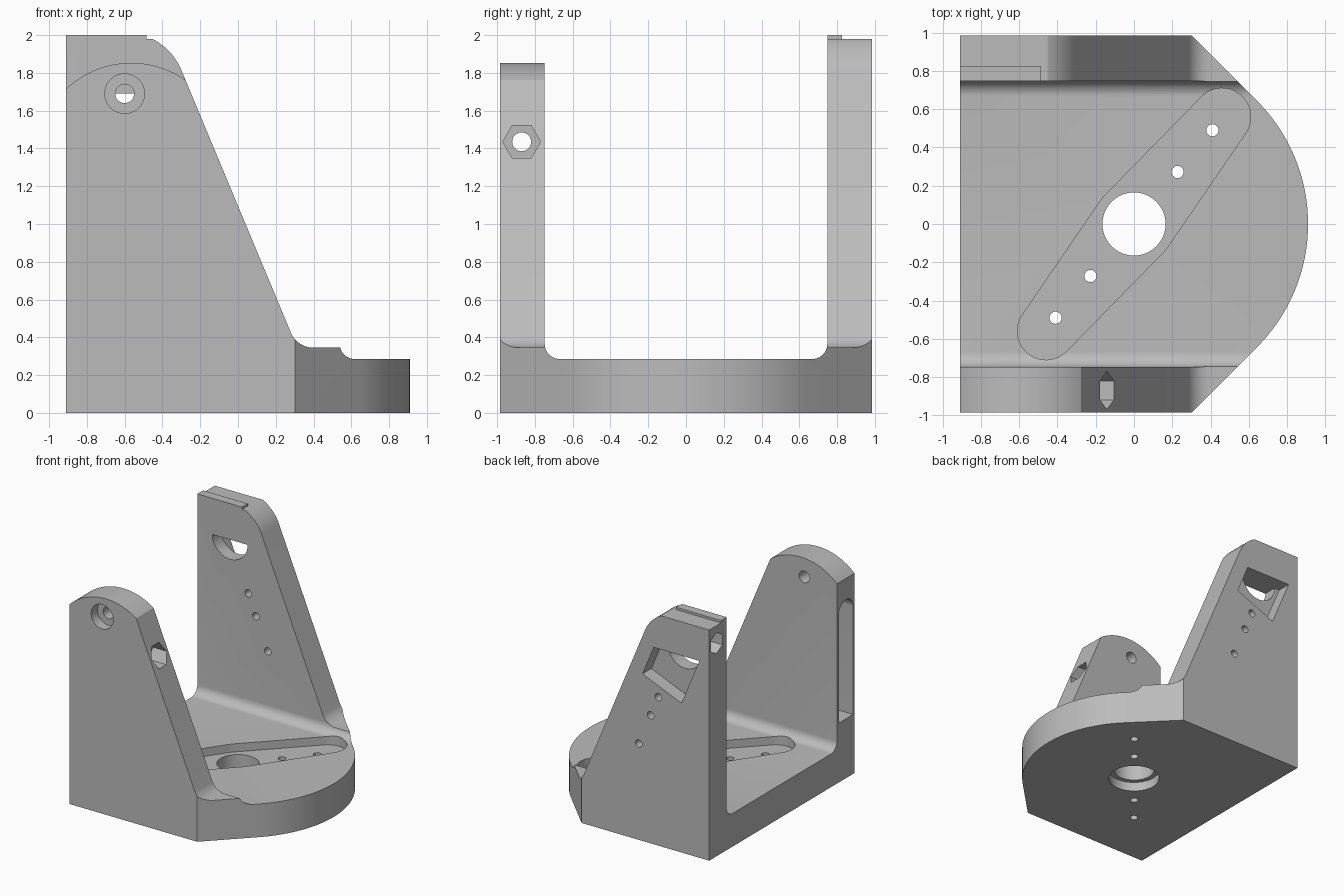
import bpy, bmesh
from math import sin, cos, acos, atan2, radians, degrees, hypot

old = bpy.data.objects.get("Cube")
if old:
    bpy.data.objects.remove(old, do_unlink=True)

grey = bpy.data.materials.new("plain_grey")
grey.use_nodes = True
colour = (0.5, 0.5, 0.5, 1)
grey.diffuse_color = colour
grey.node_tree.nodes["Principled BSDF"].inputs["Base Color"].default_value = colour


def arc(cx, cy, r, start, end, n=24):
    """Points along an arc, angles in degrees."""
    angles = [radians(start + (end - start) * i / n) for i in range(n + 1)]
    return [(cx + r * cos(a), cy + r * sin(a)) for a in angles]


def circle(cx, cy, r, n=40, start=0):
    return arc(cx, cy, r, start, start + 360, n)[:-1]


def prism(name, outline, axis, low, high):
    """Extrude a 2D outline along x, y or z."""
    place = {"x": lambda u, v, w: (w, u, v),
             "y": lambda u, v, w: (u, w, v),
             "z": lambda u, v, w: (u, v, w)}[axis]
    bm = bmesh.new()
    rings = [[bm.verts.new(place(u, v, w)) for u, v in outline] for w in (low, high)]
    for ring in rings:
        bm.faces.new(ring)
    n = len(outline)
    for i in range(n):
        j = (i + 1) % n
        bm.faces.new((rings[0][i], rings[0][j], rings[1][j], rings[1][i]))
    bmesh.ops.recalc_face_normals(bm, faces=bm.faces)
    mesh = bpy.data.meshes.new(name)
    bm.to_mesh(mesh)
    bm.free()
    obj = bpy.data.objects.new(name, mesh)
    bpy.context.collection.objects.link(obj)
    return obj


helpers = []


def combine(obj, operation, *shape):
    helper = prism(*shape)
    helper.hide_render = True
    helpers.append(helper)
    mod = obj.modifiers.new(helper.name, "BOOLEAN")
    mod.operation, mod.solver, mod.object = operation, "EXACT", helper


def cut(*shape):
    combine(bracket, "DIFFERENCE", *shape)


# U-shaped section with filleted inner corners
W, INNER, FLOOR, FIL = 0.985, 0.748, 0.285, 0.08
right_fillet = arc(INNER - FIL, FLOOR + FIL, FIL, 0, -90, 10)
left_fillet = [(-u, v) for u, v in reversed(right_fillet)]
section = ([(-W, 0), (W, 0), (W, 1.98), (INNER, 1.98)] + right_fillet
           + left_fillet + [(-INNER, 1.98), (-W, 1.98)])
bracket = prism("bracket", section, "x", -0.91, 1.2)

# Rounded plan of the base
R = 0.91
plan = [(-1.2, 1.2), (-1.2, -1.2), (R * 2 ** 0.5 - 1.2, -1.2)]
plan += arc(0, 0, R, -45, 45, 48) + [(R * 2 ** 0.5 - 1.2, 1.2)]
combine(bracket, "INTERSECT", "plan_shape", plan, "z", -0.2, 2.5)

# Side profile: rounded shoulder, slanted edge, foot fillet and low ledge
PX, PZ = -0.6, 1.69
SLOPE = 22.6
side = [(-1.2, -0.2), (1.3, -0.2), (1.3, 0.345)]
side += arc(0.4, 0.475, 0.13, 270, 180 + SLOPE, 10)
side += arc(PX, PZ, 0.325, SLOPE, 90, 24) + [(-1.2, PZ + 0.325)]
combine(bracket, "INTERSECT", "side_shape", side, "y", -1.2, 1.2)

# Arched top of the lower front wall
crown = arc(-0.565, 1.353, 0.5, 150, 30, 40) + [(0.2, 2.3), (-1.2, 2.3)]
cut("front_crown_cut", crown, "y", -1.2, 0)

# Front wall: pivot hole, counterbore, nut recess, cross hole and end slot
cut("pivot_hole", circle(PX, PZ, 0.05), "y", -1.2, 0)
cut("pivot_counterbore", circle(PX, PZ, 0.105), "y", -1.2, -0.9)
MID = -0.87
cut("end_slot", [(MID - 0.097, 0.51), (MID + 0.097, 0.51)]
    + arc(MID, 1.435, 0.097, 0, 180), "x", -1.2, -0.5)
cut("cross_hole", circle(MID, 1.435, 0.05), "x", -0.6, 0.2)
cut("nut_recess", circle(MID, 1.435, 0.1, 6), "x", -0.27, 0.2)

# Back wall: tilted pocket, half-round window, small holes, end recess
ax, az = sin(radians(SLOPE)), -cos(radians(SLOPE))


def along(dist, side_step=0):
    """Point on the slanted axis below the pivot."""
    return (PX + ax * dist - az * side_step, PZ + az * dist + ax * side_step)


half = 0.2
reach = half / -az
pocket = [(PX - reach, PZ), along(0.36, -half), along(0.36, half), (PX + reach, PZ)]
cut("pocket", pocket, "y", 0.865, 1.2)
cut("window", arc(PX, PZ, 0.168, 180, 360, 30), "y", 0.5, 0.9)
for i, dist in enumerate((0.45, 0.64, 0.935)):
    cut(f"wall_hole_{i}", circle(*along(dist), 0.032, 20), "y", 0.5, 1.2)
cut("end_recess", circle(0.885, 1.83, 0.09, 6, 90), "x", -1.2, -0.76)

# Base: tapered arm recess, centre hole and screw holes
EX, EY, END, HUB = 0.46, 0.56, 0.15, 0.213
heading = degrees(atan2(EY, EX))
spread = degrees(acos((HUB - END) / hypot(EX, EY)))
arm = []
for s, turn in ((1, heading), (-1, heading + 180)):
    arm += arc(s * EX, s * EY, END, turn - spread, turn + spread, 24)
    arm += arc(0, 0, HUB, turn + spread, turn + 180 - spread, 4)
cut("arm_recess", arm, "z", FLOOR - 0.07, 0.335)
cut("centre_hole", circle(0, 0, 0.165, 48), "z", -0.2, 0.5)
cut("centre_counterbore", circle(0, 0, 0.205, 48), "z", -0.2, 0.08)
for s in (-1, 1):
    for x, y in ((0.41, 0.49), (0.228, 0.272)):
        cut("screw_hole", circle(s * x, s * y, 0.032, 20), "z", -0.2, 0.5)

# Bake the cuts and discard the helpers
graph = bpy.context.evaluated_depsgraph_get()
graph.update()
baked = bpy.data.meshes.new_from_object(bracket.evaluated_get(graph))
bracket.modifiers.clear()
bracket.data = baked
for helper in helpers:
    bpy.data.objects.remove(helper, do_unlink=True)

# Thin lip on top of the back wall
lip = prism("back_lip", [(-0.91, 0.748), (-0.485, 0.748), (-0.485, 0.825), (-0.91, 0.825)],
            "z", 1.97, 2.0)

for obj in (bracket, lip):
    obj.data.materials.clear()
    obj.data.materials.append(grey)
    for face in obj.data.polygons:
        face.material_index = 0
    bpy.ops.object.select_all(action="DESELECT")
    obj.select_set(True)
    bpy.context.view_layer.objects.active = obj
    bpy.ops.object.shade_smooth_by_angle(angle=radians(25))
